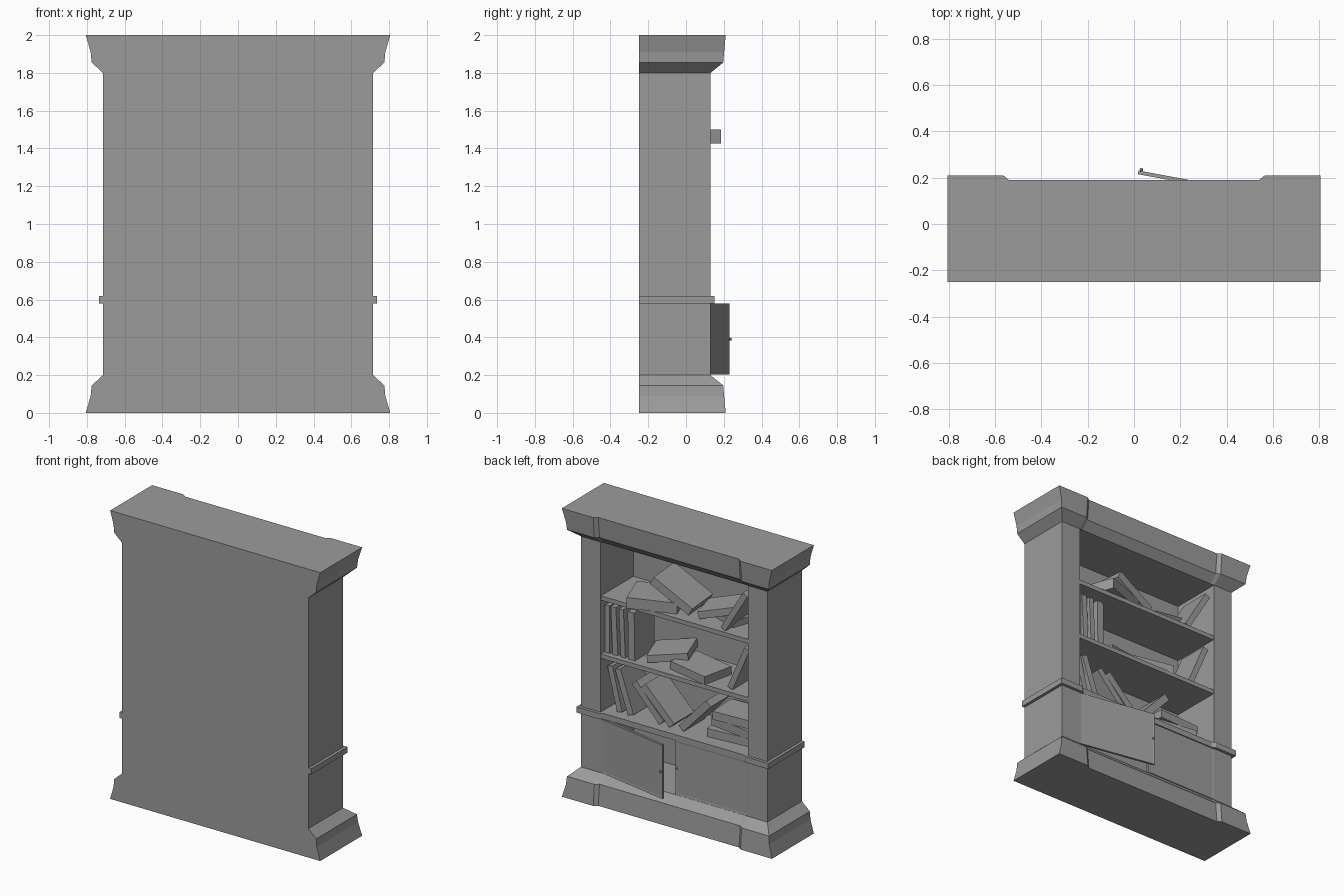
import bpy, bmesh, math
from mathutils import Matrix, Euler

if "Cube" in bpy.data.objects:
    bpy.data.objects.remove(bpy.data.objects["Cube"])

grey = bpy.data.materials.new("plain_grey")
grey.use_nodes = True
grey.diffuse_color = (0.33, 0.33, 0.33, 1)
grey.node_tree.nodes["Principled BSDF"].inputs["Base Color"].default_value = (0.33, 0.33, 0.33, 1)

BACK, FRONT = -0.25, 0.13      # carcass depth
SIDE, INNER = 0.715, 0.565     # outer and inner faces of the posts


def finish(name, bm):
    bmesh.ops.recalc_face_normals(bm, faces=bm.faces)
    mesh = bpy.data.meshes.new(name)
    bm.to_mesh(mesh)
    bm.free()
    mesh.materials.append(grey)
    obj = bpy.data.objects.new(name, mesh)
    bpy.context.collection.objects.link(obj)
    return obj


def box(name, loc, size, rot=(0, 0, 0)):
    bm = bmesh.new()
    turn = Euler([math.radians(a) for a in rot]).to_matrix().to_4x4()
    bmesh.ops.create_cube(bm, size=1, matrix=Matrix.Translation(loc) @ turn @ Matrix.Diagonal((*size, 1)))
    return finish(name, bm)


def span(name, x, y, z):
    return box(name, [sum(r) / 2 for r in (x, y, z)], [r[1] - r[0] for r in (x, y, z)])


def moulding(name, levels):
    """Loft a stepped-front outline through (z, half width, post front, middle front)."""
    bm = bmesh.new()
    rings = []
    for z, w, front, mid in levels:
        half = [(w, BACK), (w, front), (INNER, front), (INNER - 0.025, mid)]
        outline = half + [(-x, y) for x, y in reversed(half)]
        rings.append([bm.verts.new((x, y, z)) for x, y in outline])
    for low, high in zip(rings, rings[1:]):
        for i in range(len(low)):
            j = (i + 1) % len(low)
            bm.faces.new((low[i], low[j], high[j], high[i]))
    bm.faces.new(rings[0])
    bm.faces.new(rings[-1])
    return finish(name, bm)


# Plinth and matching cornice
profile = [(0, 0.806, 0.21, 0.19), (0.09, 0.78, 0.202, 0.182),
           (0.145, 0.775, 0.197, 0.177), (0.2, SIDE, FRONT, FRONT - 0.002)]
moulding("plinth", profile)
moulding("cornice", [(2 - z, w, f, m) for z, w, f, m in profile])

# Carcass
for side, s in (("left", 1), ("right", -1)):
    span(side + "_post", sorted((s * INNER, s * SIDE)), (BACK, FRONT), (0.2, 1.8))
span("back_panel", (-INNER, INNER), (BACK, -0.23), (0.2, 1.8))
moulding("counter_band", [(z, 0.735, 0.15, 0.135) for z in (0.58, 0.62)])
SHELVES = (0.62, 1.022, 1.425)
for name, z in zip(("lower_shelf", "upper_shelf"), SHELVES[1:]):
    span(name, (-INNER, INNER), (-0.23, FRONT - 0.005), (z - 0.03, z))


# Cupboard doors: hinged on the posts, with a shallow inset panel
def door(name, s, angle):
    bm = bmesh.new()
    width, thick, height = 0.555, 0.016, 0.376
    bmesh.ops.create_cube(bm, size=1, matrix=Matrix.Translation((-s * width / 2, -thick / 2, 0))
                          @ Matrix.Diagonal((width, thick, height, 1)))
    bm.normal_update()
    face = max(bm.faces, key=lambda f: f.normal.y)
    bmesh.ops.inset_region(bm, faces=[face], thickness=0.018, depth=-0.002)
    bmesh.ops.create_uvsphere(bm, u_segments=8, v_segments=6, radius=0.008,
                              matrix=Matrix.Translation((-s * (width - 0.012), 0.006, 0)))
    hinge = Matrix.Translation((s * INNER, FRONT, 0.39)) @ Matrix.Rotation(math.radians(angle), 4, "Z")
    bm.transform(hinge)
    return finish(name, bm)


door("left_door_ajar", 1, -10.5)
door("right_door", -1, 0)


# Books
def flat(name, x, y, z, size, turn=0, tilt=0):
    return box(name, (x, y, z + size[2] / 2), size, (0, tilt, turn))


def lean(name, foot, top, z, height, thick, y=-0.04, depth=0.22):
    """Stand a book at x=foot with its upper edge reaching x=top."""
    dx = top - foot
    rise = math.sqrt(height ** 2 - dx ** 2)
    lift = thick / 2 * abs(dx) / height
    return box(name, ((foot + top) / 2, y, z + rise / 2 + lift), (thick, depth, height),
               (0, math.degrees(math.atan2(dx, rise)), 0))


low, mid, high = SHELVES
flat("top_book_lying", 0.216, 0.009, high, (0.33, 0.255, 0.075), 20)
flat("top_book_propped", 0.07, -0.05, high + 0.085, (0.32, 0.26, 0.06), 5, -29)
flat("top_book_slanted", -0.25, -0.08, high + 0.045, (0.3, 0.22, 0.05), 15, 16)
flat("top_book_under", -0.3, -0.1, high, (0.26, 0.2, 0.045), -20)
lean("top_book_leaning", -0.36, -0.53, high, 0.33, 0.04, 0)

for i, (foot, top, thick) in enumerate(((0.54, 0.54, 0.035), (0.48, 0.495, 0.04),
                                        (0.42, 0.435, 0.035), (0.355, 0.36, 0.05))):
    lean(f"middle_book_upright_{i + 1}", foot, top, mid, 0.33, thick, -0.02)
flat("middle_book_lying", -0.1, -0.02, mid, (0.32, 0.23, 0.055), -12.5)
flat("middle_book_propped", 0.16, -0.08, mid + 0.03, (0.27, 0.24, 0.05), 20, 10)
lean("middle_book_leaning", -0.4, -0.53, mid, 0.33, 0.04, -0.02)

for i, (foot, top, thick) in enumerate(((0.46, 0.535, 0.04), (0.375, 0.475, 0.045),
                                        (0.14, 0.35, 0.045), (0.06, 0.28, 0.05),
                                        (-0.01, -0.22, 0.05))):
    lean(f"bottom_book_leaning_{i + 1}", foot, top, low, 0.31, thick, -0.04)
for i, (x, y, turn) in enumerate(((-0.34, -0.08, 5), (-0.36, -0.1, -8), (-0.37, -0.1, 3))):
    flat(f"bottom_book_stacked_{i + 1}", x, y, low + i * 0.058, (0.32, 0.22, 0.057), turn)
